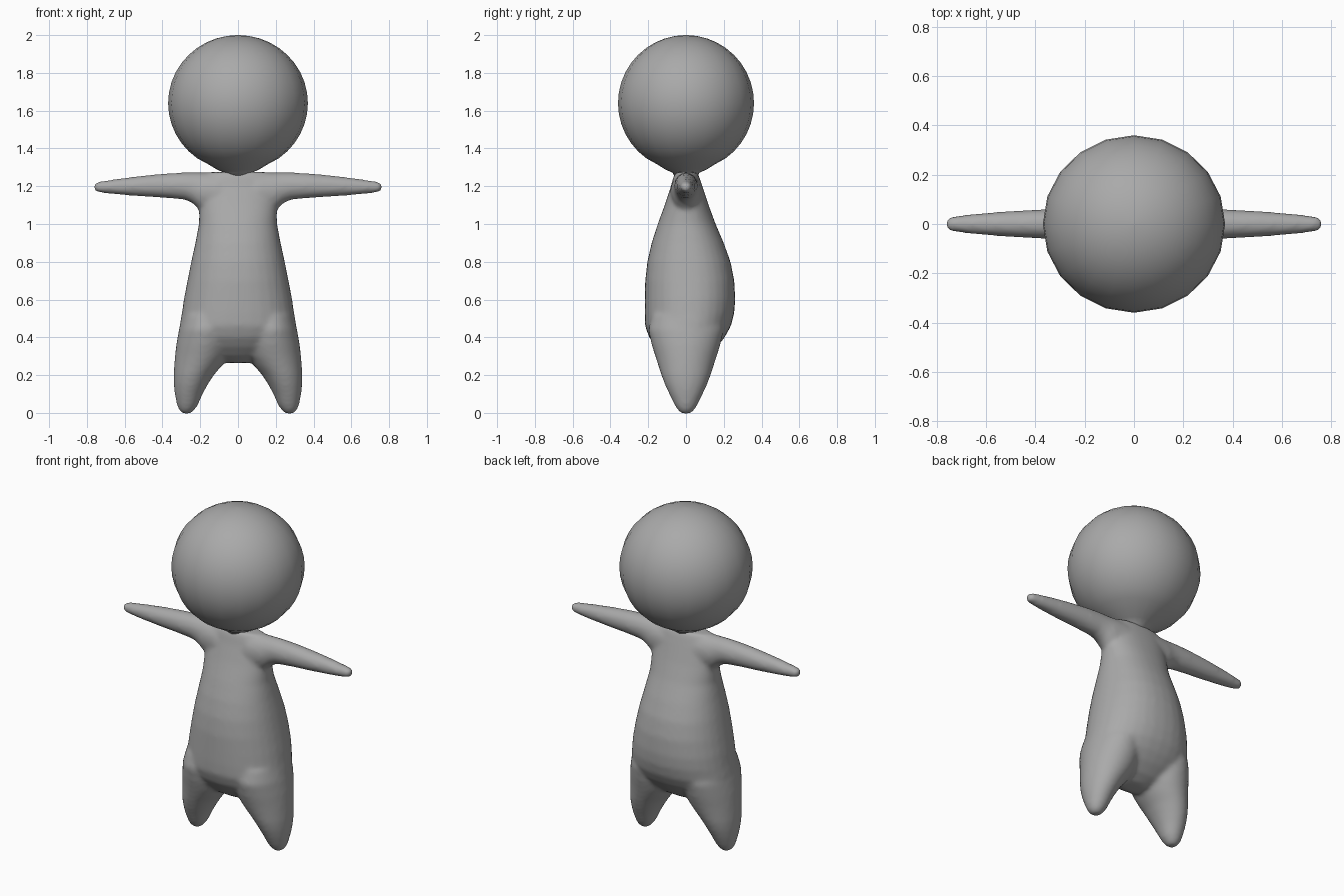
import bpy, bmesh, math

if "Cube" in bpy.data.objects:
    bpy.data.objects.remove(bpy.data.objects["Cube"])

grey = bpy.data.materials.new("plain_grey")
grey.diffuse_color = (0.4, 0.4, 0.4, 1)
grey.use_nodes = True
grey.node_tree.nodes["Principled BSDF"].inputs["Base Color"].default_value = grey.diffuse_color


def oval(u, v, n, power):
    """Unit superellipse points scaled by u, v."""
    pts = []
    for i in range(n):
        a = 2 * math.pi * i / n
        c, s = math.cos(a), math.sin(a)
        pts.append((math.copysign(abs(c) ** (2 / power), c) * u,
                    math.copysign(abs(s) ** (2 / power), s) * v))
    return pts


def loft(bm, sections, place, n=32, power=2.0):
    """Skin closed rings: (along, centre_u, half_u, centre_v, half_v)."""
    rings = []
    for t, cu, hu, cv, hv in sections:
        rings.append([bm.verts.new(place(t, cu + u, cv + v)) for u, v in oval(hu, hv, n, power)])
    faces = [bm.faces.new(rings[0]), bm.faces.new(rings[-1])]
    for a, b in zip(rings, rings[1:]):
        for i in range(n):
            j = (i + 1) % n
            faces.append(bm.faces.new((a[i], a[j], b[j], b[i])))
    bmesh.ops.recalc_face_normals(bm, faces=faces)


def finish(bm, name):
    mesh = bpy.data.meshes.new(name)
    bm.to_mesh(mesh)
    bm.free()
    mesh.materials.append(grey)
    ob = bpy.data.objects.new(name, mesh)
    bpy.context.collection.objects.link(ob)
    mesh.shade_smooth()
    return ob


# Torso: height, half width, front depth, back depth
torso = [(0.265, 0.07, 0.05, 0.05), (0.30, 0.18, 0.11, 0.11), (0.35, 0.25, 0.16, 0.165),
         (0.40, 0.30, 0.195, 0.205), (0.46, 0.31, 0.217, 0.238), (0.53, 0.297, 0.219, 0.256),
         (0.6, 0.287, 0.218, 0.261), (0.7, 0.268, 0.216, 0.256), (0.8, 0.248, 0.205, 0.236),
         (0.9, 0.226, 0.182, 0.2), (1.0, 0.207, 0.15, 0.157), (1.1, 0.205, 0.113, 0.12),
         (1.2, 0.2, 0.08, 0.087), (1.25, 0.18, 0.067, 0.07), (1.275, 0.16, 0.055, 0.058)]
# Leg: height, inner x, outer x, half depth
leg = [(-0.004, 0.25, 0.295, 0.02), (0.01, 0.235, 0.31, 0.04), (0.04, 0.213, 0.323, 0.06),
       (0.1, 0.187, 0.335, 0.089), (0.15, 0.16, 0.34, 0.112), (0.2, 0.128, 0.341, 0.131),
       (0.25, 0.085, 0.338, 0.147), (0.3, 0.05, 0.334, 0.163), (0.36, 0.03, 0.327, 0.182),
       (0.44, 0.03, 0.313, 0.2), (0.52, 0.05, 0.29, 0.18)]
# Arm: distance from middle, bottom z, top z, half depth
arm = [(0.1, 1.06, 1.272, 0.085), (0.19, 1.07, 1.273, 0.075), (0.215, 1.085, 1.273, 0.07),
       (0.24, 1.11, 1.273, 0.066), (0.28, 1.128, 1.273, 0.063), (0.37, 1.137, 1.269, 0.06),
       (0.5, 1.145, 1.257, 0.053), (0.62, 1.154, 1.242, 0.044), (0.7, 1.162, 1.23, 0.036),
       (0.745, 1.168, 1.223, 0.03), (0.763, 1.178, 1.213, 0.019)]

bm = bmesh.new()
loft(bm, [(z, 0, w, (b - f) / 2, (b + f) / 2) for z, w, f, b in torso],
     lambda t, u, v: (u, v, t), power=2.2)
for side in (-1, 1):
    loft(bm, [(z, (i + o) / 2, (o - i) / 2, 0, d) for z, i, o, d in leg],
         lambda t, u, v: (side * u, v, t))
    loft(bm, [(x, 0, d, (lo + hi) / 2, (hi - lo) / 2) for x, lo, hi, d in arm],
         lambda t, u, v: (side * t, u, v))
body = finish(bm, "body")

# Fuse torso and limbs into one soft skin
remesh = body.modifiers.new("fuse", 'REMESH')
remesh.mode = 'VOXEL'
remesh.voxel_size = 0.012
remesh.use_smooth_shade = True
soften = body.modifiers.new("soften", 'SMOOTH')
soften.factor = 0.5
soften.iterations = 10

# Head: ball with a short cone running down into the neck
bm = bmesh.new()
steps = 20
profile = [(math.sin(math.pi * k / steps), 1.64 + 0.36 * math.cos(math.pi * k / steps))
           for k in range(1, 17)]
profile += [(0.42, 1.315), (0.3, 1.288), (0.2, 1.272), (0.165, 1.25)]
profile.insert(0, (0.02, 2.0))
loft(bm, [(z, 0, 0.37 * r, 0, 0.36 * r) for r, z in profile],
     lambda t, u, v: (u, v, t), n=20)
finish(bm, "head")
